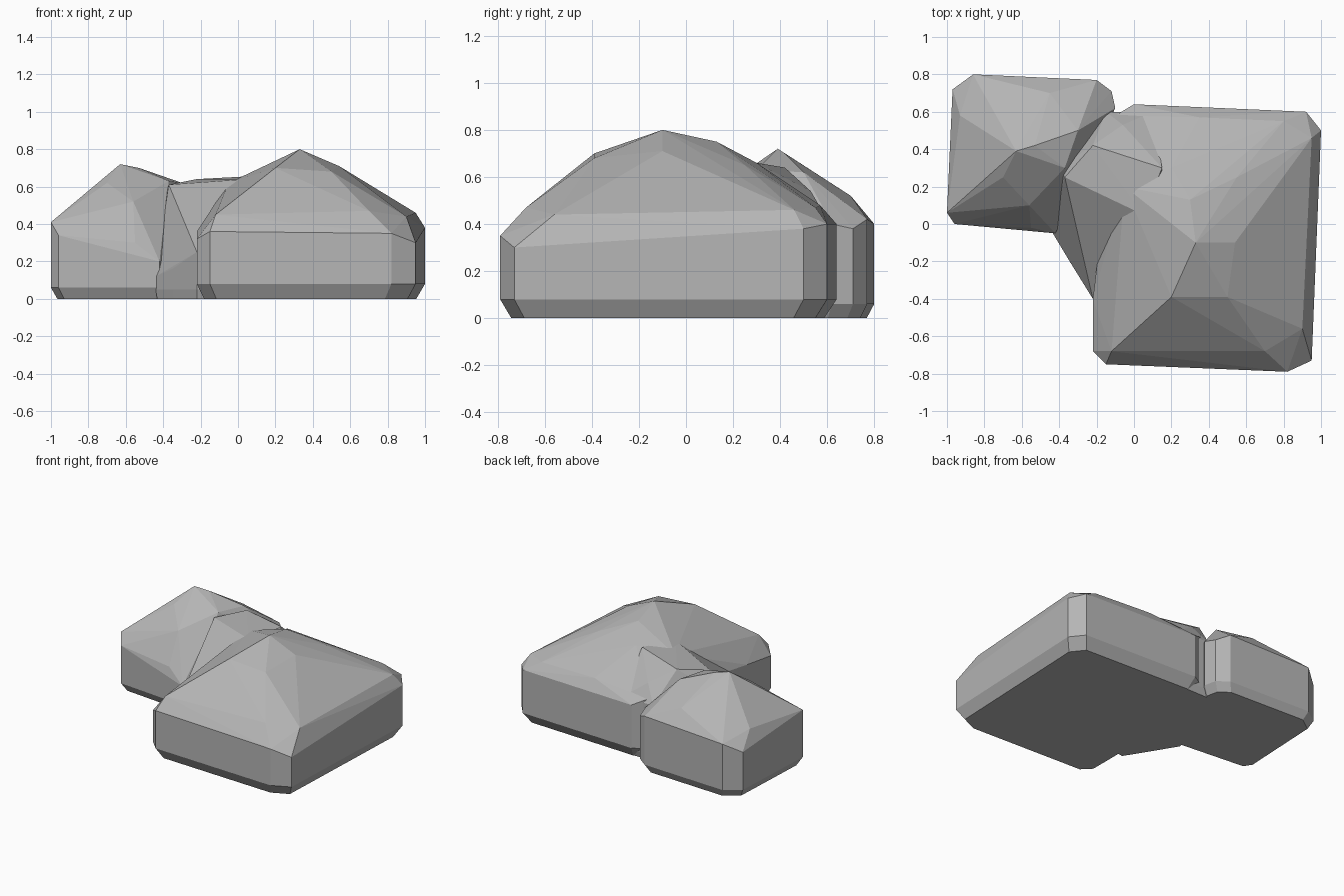
import bpy
import bmesh

# Remove the default object
default_cube = bpy.data.objects.get("Cube")
if default_cube:
    bpy.data.objects.remove(default_cube, do_unlink=True)

# Single stone colour
stone = bpy.data.materials.new("grey stone")
stone.use_nodes = True
stone_colour = (.46, .46, .46, 1)
stone.diffuse_color = stone_colour
shader = next(n for n in stone.node_tree.nodes if n.type == "BSDF_PRINCIPLED")
shader.inputs["Base Color"].default_value = stone_colour
shader.inputs["Roughness"].default_value = .9


def wall_points(outline, foot_inset, skirt_height):
    """Give each outline corner a tucked-in foot, a skirt and a rim."""
    centre_x = sum(corner[0] for corner in outline) / len(outline)
    centre_y = sum(corner[1] for corner in outline) / len(outline)
    points = []
    for x, y, rim in outline:
        foot_x = x + (centre_x - x) * foot_inset
        foot_y = y + (centre_y - y) * foot_inset
        points.append((foot_x, foot_y, 0))
        points.append((x, y, min(skirt_height, rim)))
        points.append((x, y, rim))
    return points


def faceted_rock(name, points):
    """Wrap the points in a flat-shaded convex shell."""
    bm = bmesh.new()
    for point in points:
        bm.verts.new(point)
    result = bmesh.ops.convex_hull(bm, input=bm.verts)
    leftovers = set(result["geom_interior"]) | set(result["geom_unused"])
    loose = [v for v in leftovers if isinstance(v, bmesh.types.BMVert)]
    bmesh.ops.delete(bm, geom=loose, context="VERTS")
    bmesh.ops.recalc_face_normals(bm, faces=bm.faces)
    mesh = bpy.data.meshes.new(name)
    bm.to_mesh(mesh)
    bm.free()
    mesh.materials.append(stone)
    rock = bpy.data.objects.new(name, mesh)
    bpy.context.collection.objects.link(rock)
    return rock


# Large boulder: wall outline as x, y, rim height, then its crown
large_outline = [
    (-.22, -.68, .32), (-.15, -.75, .36), (.82, -.79, .35),
    (.95, -.73, .3), (1, .5, .38), (.92, .6, .4),
    (0, .64, .4), (-.1, .58, .45), (-.22, -.4, .36),
]
large_crown = [
    (.33, -.1, .8), (.3, .13, .75), (.2, -.39, .7), (.5, -.39, .68),
    (.54, -.1, .71), (.55, .25, .65), (.2, .3, .66), (-.05, .2, .62),
    (-.12, -.68, .45), (.7, -.68, .47), (.9, -.56, .44),
    (.95, .46, .46), (.8, .55, .47), (.35, .57, .48),
]
faceted_rock("large_boulder", wall_points(large_outline, .07, .08) + large_crown)

# Small boulder, behind and to the right
small_outline = [
    (-1, .06, .41), (-.96, 0, .34), (-.55, -.02, .3), (-.42, -.05, .2),
    (-.1, .62, .4), (-.12, .71, .38), (-.2, .77, .42),
    (-.86, .8, .4), (-.97, .72, .34),
]
small_crown = [
    (-.63, .39, .72), (-.53, .42, .7), (-.7, .25, .62), (-.56, .1, .52),
    (-.37, .3, .63), (-.3, .5, .62), (-.93, .58, .45),
    (-.84, .76, .43), (-.45, .7, .52),
]
faceted_rock("small_boulder", wall_points(small_outline, .08, .06) + small_crown)

# Sloping saddle that fills the gap between the boulders
saddle_outline = [
    (-.44, -.04, .12), (-.35, -.19, .16), (-.22, -.4, .25),
    (.1, -.35, .3), (.1, .6, .42), (-.15, .6, .42), (-.4, .3, .5),
]
saddle_crown = [
    (-.25, -.14, .36), (-.24, .02, .49), (-.37, .25, .61),
    (-.1, .22, .63), (-.22, .42, .64), (.15, .3, .66),
    (.05, .05, .64), (-.06, .53, .54),
]
faceted_rock("rock_saddle", wall_points(saddle_outline, .03, .05) + saddle_crown)
